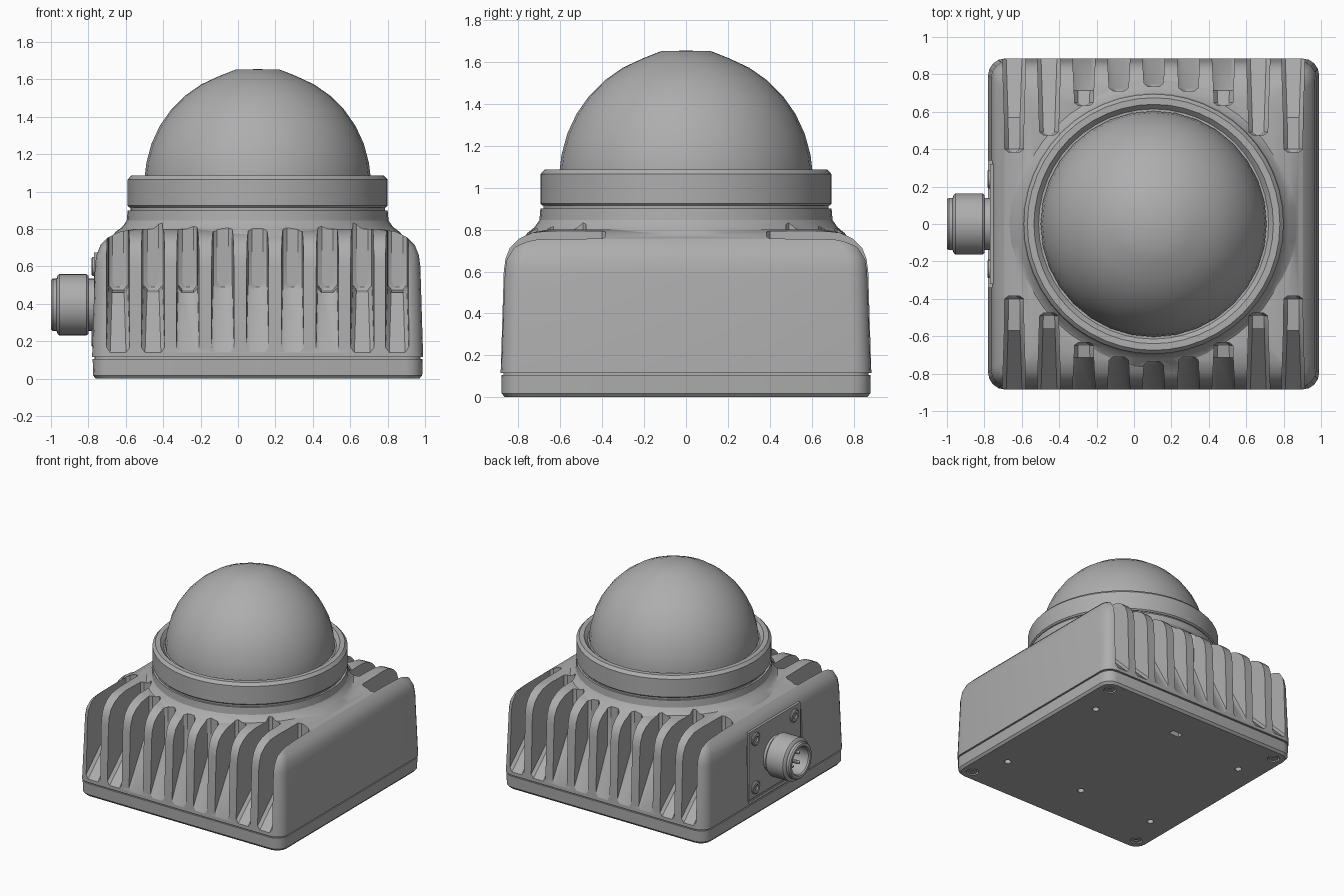
import bpy, bmesh, math
from mathutils import Matrix, Vector

if "Cube" in bpy.data.objects:
    bpy.data.objects.remove(bpy.data.objects["Cube"], do_unlink=True)

CX = 0.105          # centre of the housing
HALF = 0.885        # half width of the housing
FRONT = (-1, 1)

grey = bpy.data.materials.new("satin grey")
grey.use_nodes = True
grey.diffuse_color = (0.42, 0.42, 0.42, 1)
grey.node_tree.nodes["Principled BSDF"].inputs["Base Color"].default_value = (0.42, 0.42, 0.42, 1)


def finish(bm, name, matrix=None, smooth=30):
    bmesh.ops.remove_doubles(bm, verts=bm.verts, dist=1e-5)
    if matrix:
        bm.transform(matrix)
    bmesh.ops.recalc_face_normals(bm, faces=bm.faces)
    mesh = bpy.data.meshes.new(name)
    bm.to_mesh(mesh)
    bm.free()
    obj = bpy.data.objects.new(name, mesh)
    bpy.context.collection.objects.link(obj)
    mesh.materials.append(grey)
    shade(obj, smooth)
    return obj


def shade(obj, angle=30):
    bpy.ops.object.select_all(action='DESELECT')
    obj.select_set(True)
    bpy.context.view_layer.objects.active = obj
    bpy.ops.object.shade_smooth_by_angle(angle=math.radians(angle))


def loft(bm, rings):
    """Skin a list of equal-length point rings and cap both ends."""
    loops = [[bm.verts.new(p) for p in ring] for ring in rings]
    n = len(loops[0])
    for a, b in zip(loops, loops[1:]):
        for i in range(n):
            bm.faces.new((a[i], a[(i + 1) % n], b[(i + 1) % n], b[i]))
    bm.faces.new(loops[0][::-1])
    bm.faces.new(loops[-1])


def lathe(name, profile, matrix, steps=48, smooth=30):
    bm = bmesh.new()
    verts = [bm.verts.new((r, 0, z)) for r, z in profile]
    edges = [bm.edges.new(p) for p in zip(verts, verts[1:])]
    bmesh.ops.spin(bm, geom=verts + edges, axis=(0, 0, 1), cent=(0, 0, 0),
                   angle=math.tau, steps=steps, use_duplicate=False)
    return finish(bm, name, matrix, smooth)


def rounded_square(half, radius, z, steps=4):
    points = []
    for k in range(4):
        for i in range(steps + 1):
            a = math.pi / 2 * (k + i / steps)
            sx, sy = ((1, 1), (-1, 1), (-1, -1), (1, -1))[k]
            points.append((CX + sx * (half - radius) + radius * math.cos(a),
                           sy * (half - radius) + radius * math.sin(a), z))
    return points


def stack(name, levels):
    bm = bmesh.new()
    loft(bm, [rounded_square(h, r, z) for h, r, z in levels])
    return finish(bm, name)


def box(bm, centre, size):
    bmesh.ops.create_cube(bm, size=1, matrix=Matrix.Translation(centre) @ Matrix.Diagonal((*size, 1)))


def boolean(obj, tool, operation):
    mod = obj.modifiers.new("boolean", 'BOOLEAN')
    mod.operation, mod.object, mod.solver = operation, tool, 'EXACT'
    bpy.context.view_layer.objects.active = obj
    bpy.ops.object.modifier_apply(modifier=mod.name)
    bpy.data.objects.remove(tool, do_unlink=True)


centre = Matrix.Translation((CX, 0, 0))

# Housing: tapered rounded block blended into a round neck
housing = stack("housing", [(0.885, 0.09, 0.115), (0.87, 0.09, 0.60), (0.862, 0.09, 0.66),
                            (0.84, 0.09, 0.715), (0.80, 0.09, 0.755), (0.74, 0.08, 0.785),
                            (0.66, 0.08, 0.80)])
neck = lathe("neck", [(0, 0.6), (0.80, 0.6), (0.80, 0.73), (0.76, 0.785), (0.725, 0.81),
                      (0.70, 0.845), (0.695, 0.90), (0, 0.90)], centre)
boolean(housing, neck, 'UNION')

# Cooling slots: sloping floor, chamfered inner end, following the neck
bm = bmesh.new()
for side in FRONT:
    for i in range(-4, 5):
        dx = i * 0.1865
        y_in = 0.385 if abs(i) == 4 else math.sqrt(0.735 ** 2 - dx ** 2)
        y_slope = max(y_in + 0.02, min(0.73, y_in + 0.08)) if abs(i) < 4 else 0.57
        drop = (0.46 - 0.14) / (HALF - y_slope)
        stations = [(1.0, 0.066, 0.46 - drop * (1.0 - y_slope)), (y_slope, 0.052, 0.46),
                    (y_in + 0.015, 0.05, 0.475), (y_in, 0.03, 0.49)]
        rings = []
        for y, w, z in stations:
            section = [(-w, 1.0), (-w, z + 0.025), (0.02 - w, z), (w - 0.02, z), (w, z + 0.025), (w, 1.0)]
            rings.append([(CX + dx + px, side * y, pz) for px, pz in section])
        loft(bm, rings)
# Pocket for the connector flange
box(bm, (-0.81, 0, 0.41), (0.10, 0.68, 0.57))
boolean(housing, finish(bm, "slot_cutter"), 'DIFFERENCE')
shade(housing)

# Base plate with a narrow shadow gap above it
stack("gasket", [(0.872, 0.08, 0.09), (0.872, 0.08, 0.13)])
base = stack("base_plate", [(0.865, 0.08, 0), (0.88, 0.09, 0.018), (0.882, 0.09, 0.105)])
bm = bmesh.new()


def drill(x, y, radius, depth):
    bmesh.ops.create_cone(bm, cap_ends=True, segments=16, radius1=radius, radius2=radius,
                          depth=depth * 2, matrix=Matrix.Translation((CX + x, y, 0)))


for sx in FRONT:
    for sy in FRONT:
        drill(sx * 0.78, sy * 0.78, 0.045, 0.03)
        drill(sx * 0.68, sy * 0.50, 0.025, 0.06)
drill(0, -0.48, 0.025, 0.06)
box(bm, (CX, 0.60, 0), (0.09, 0.045, 0.12))
boolean(base, finish(bm, "hole_cutter"), 'DIFFERENCE')
shade(base)
for sx in FRONT:
    for sy in FRONT:
        lathe("base_screw", [(0, 0.012), (0.014, 0.012), (0.014, 0.004), (0.036, 0.004), (0.036, 0.035)],
              Matrix.Translation((CX + sx * 0.78, sy * 0.78, 0)), 12)

# Clamp ring and dome
lathe("gap_ring", [(0.6, 0.89), (0.68, 0.89), (0.68, 0.93), (0.6, 0.93)], centre)
lathe("clamp_ring", [(0.58, 0.915), (0.685, 0.915), (0.695, 0.925), (0.695, 1.065), (0.675, 1.087),
                     (0.64, 1.087), (0.615, 1.06), (0.58, 1.06), (0.58, 0.915)], centre)
dome = [(0.604, 0.95), (0.604, 1.08)]
dome += [(0.604 * math.cos(a), 1.05 + 0.604 * math.sin(a))
         for a in (math.radians(d) for d in (10, 20, 30, 40, 50, 60, 70))]
lathe("dome", dome + [(0.12, 1.652), (0, 1.655)], centre, 32, 60)

# Connector on the side: flange, screws, threaded barrel and pins
bm = bmesh.new()
box(bm, (-0.755, 0, 0.41), (0.03, 0.64, 0.53))
finish(bm, "connector_flange")
outward = Matrix.Rotation(-math.pi / 2, 4, 'Y')


def on_side(x, y, z):
    return Matrix.Translation((x, y, z)) @ outward


for sy in FRONT:
    for sz in FRONT:
        lathe("flange_screw", [(0.05, 0), (0.05, 0.012), (0.042, 0.018), (0.022, 0.018), (0.022, 0.006), (0, 0.006)],
              on_side(-0.766, sy * 0.24, 0.41 + sz * 0.19), 16)
lathe("connector_barrel", [(0, 0), (0.14, 0), (0.14, 0.06), (0.155, 0.06), (0.164, 0.07), (0.164, 0.215),
                           (0.155, 0.225), (0.14, 0.23), (0.14, 0.25), (0.132, 0.26), (0.112, 0.26),
                           (0.105, 0.25), (0.105, 0.10), (0, 0.10)], on_side(-0.74, 0, 0.395), 32)
for k in range(4):
    a = math.pi / 4 + k * math.pi / 2
    lathe("connector_pin", [(0.014, 0), (0.014, 0.12), (0.008, 0.13), (0, 0.13)],
          on_side(-0.83, 0.055 * math.cos(a), 0.395 + 0.055 * math.sin(a)), 10)
